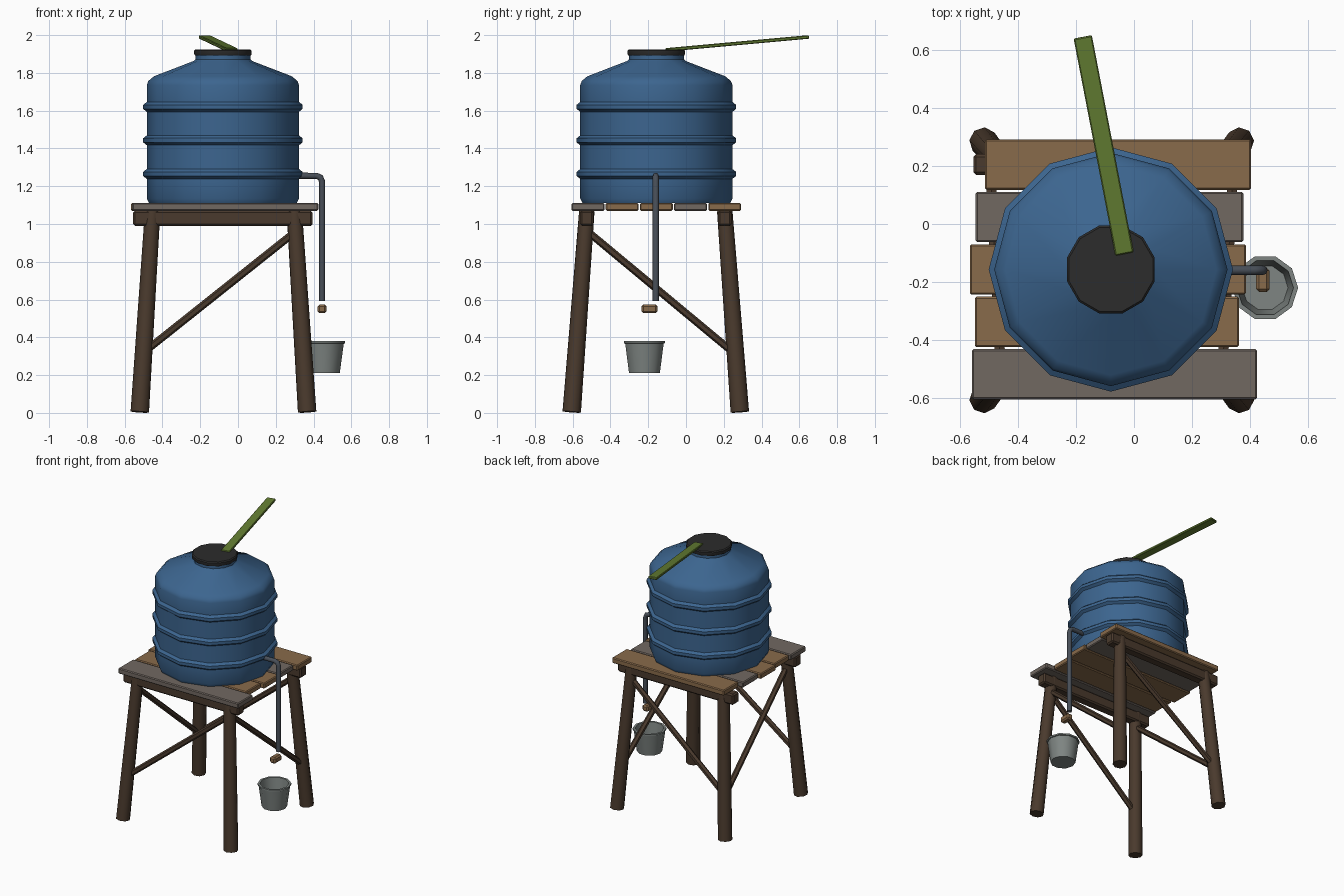
import bpy, bmesh, math
from mathutils import Vector, Matrix

cube = bpy.data.objects.get("Cube")
if cube:
    bpy.data.objects.remove(cube, do_unlink=True)


def material(name, rgb, metallic=0.0):
    m = bpy.data.materials.new(name)
    m.use_nodes = True
    m.diffuse_color = (*rgb, 1)
    m.node_tree.nodes["Principled BSDF"].inputs["Base Color"].default_value = (*rgb, 1)
    return m


BLUE = material("tank blue", (0.045, 0.13, 0.275))
BLACK = material("lid black", (0.025, 0.025, 0.025))
GREEN = material("bamboo green", (0.125, 0.205, 0.032))
TAN = material("plank tan", (0.25, 0.145, 0.069))
GREY = material("plank grey", (0.165, 0.138, 0.12))
DARK = material("post brown", (0.068, 0.042, 0.026))
PIPE = material("pipe slate", (0.065, 0.078, 0.098))
STEEL = material("bucket steel", (0.21, 0.235, 0.225))


def finish(bm, name, mat, smooth=None):
    bmesh.ops.recalc_face_normals(bm, faces=bm.faces[:])
    mesh = bpy.data.meshes.new(name)
    bm.to_mesh(mesh)
    bm.free()
    mesh.materials.append(mat)
    ob = bpy.data.objects.new(name, mesh)
    bpy.context.collection.objects.link(ob)
    if smooth:
        bpy.ops.object.select_all(action='DESELECT')
        ob.select_set(True)
        bpy.context.view_layer.objects.active = ob
        bpy.ops.object.shade_smooth_by_angle(angle=math.radians(smooth))
    return ob


def pole(name, a, b, r1, r2, sides, mat, smooth=None):
    """Tapered round bar from a to b."""
    a, b = Vector(a), Vector(b)
    d = b - a
    place = Matrix.Translation((a + b) / 2) @ d.to_track_quat('Z', 'Y').to_matrix().to_4x4()
    bm = bmesh.new()
    bmesh.ops.create_cone(bm, cap_ends=True, segments=sides, radius1=r1,
                          radius2=r2, depth=d.length, matrix=place)
    return finish(bm, name, mat, smooth)


def block(name, low, high, mat, bevel=0.006):
    """Box between two corners with softened edges."""
    low, high = Vector(low), Vector(high)
    bm = bmesh.new()
    bmesh.ops.create_cube(bm, size=1, matrix=Matrix.Translation((low + high) / 2)
                          @ Matrix.Diagonal((*(high - low), 1)))
    bmesh.ops.bevel(bm, geom=bm.edges[:], offset=bevel, segments=1, affect='EDGES')
    return finish(bm, name, mat)


def lathe(name, profile, centre, sides, mat, turn=0.0, smooth=40):
    """Spin a (radius, height) profile about a vertical axis."""
    bm = bmesh.new()
    rings = []
    for r, z in profile:
        ring = []
        for i in range(sides):
            t = turn + math.tau * i / sides
            ring.append(bm.verts.new((centre[0] + r * math.cos(t), centre[1] + r * math.sin(t), z)))
        rings.append(ring)
    for p, q in zip(rings, rings[1:]):
        for i in range(sides):
            j = (i + 1) % sides
            bm.faces.new((p[i], p[j], q[j], q[i]))
    bm.faces.new(rings[0])
    bm.faces.new(rings[-1])
    return finish(bm, name, mat, smooth)


# Splayed legs
LEG_BASE, LEG_TOP = 0.005, 1.07


def leg_point(side, end, z):
    t = (z - LEG_BASE) / (LEG_TOP - LEG_BASE)
    mid = Vector((-0.077, -0.16, 0))
    return mid + Vector((side * (0.443 - 0.068 * t), end * (0.445 - 0.08 * t), z))


for end, fore in ((-1, "front"), (1, "back")):
    for side, hand in ((-1, "right"), (1, "left")):
        pole(f"{fore}_{hand}_leg", leg_point(side, end, LEG_BASE),
             leg_point(side, end, LEG_TOP), 0.049, 0.041, 8, DARK, 50)

# Diagonal braces, one on each face of the stand
for end, fore in ((-1, "front"), (1, "back")):
    pole(f"{fore}_brace", leg_point(-1, end, 0.32), leg_point(1, end, 0.96),
         0.02, 0.02, 6, DARK)
for side, hand in ((-1, "right"), (1, "left")):
    pole(f"{hand}_side_brace", leg_point(side, 1, 0.31), leg_point(side, -1, 0.97),
         0.02, 0.02, 6, DARK)

# Beams under the deck
for name, y in (("front_beam", -0.525), ("back_beam", 0.205)):
    block(name, (-0.555, y - 0.036, 0.99), (0.395, y + 0.036, 1.07), DARK, 0.01)

# Deck planks, front to back
planks = ((-0.56, 0.425, GREY), (-0.55, 0.363, TAN), (-0.567, 0.387, TAN),
          (-0.547, 0.378, GREY), (-0.515, 0.405, TAN))
for i, (x1, x2, mat) in enumerate(planks):
    y = -0.606 + 0.181 * i
    block(f"deck_plank_{i + 1}", (x1, y, 1.07), (x2, y + 0.174, 1.111), mat)

# Ribbed water tank
AXIS = (-0.08, -0.157)
body = [(0.392, 1.112), (0.403, 1.135)]
for z in (1.265, 1.443, 1.62):
    body += [(0.403, z - 0.026), (0.422, z - 0.011), (0.422, z + 0.011), (0.403, z + 0.026)]
body += [(0.403, 1.735), (0.395, 1.757), (0.365, 1.782), (0.155, 1.863),
         (0.146, 1.872), (0.146, 1.9)]
lathe("water_tank", body, AXIS, 12, BLUE)

# Screw lid
lathe("tank_lid", [(0.154, 1.893), (0.157, 1.899), (0.157, 1.918), (0.15, 1.925)],
      AXIS, 12, BLACK, math.radians(15))

# Sloping bamboo gutter resting on the lid
start, stop = Vector((-0.033, -0.103, 1.922)), Vector((-0.177, 0.646, 1.99))
along = (stop - start).normalized()
across = along.cross(Vector((0, 0, 1))).normalized()
up = across.cross(along)
frame = Matrix((across, along, up)).transposed().to_4x4()
bm = bmesh.new()
bmesh.ops.create_cube(bm, size=1, matrix=Matrix.Translation((start + stop) / 2) @ frame
                      @ Matrix.Diagonal((0.064, (stop - start).length, 0.018, 1)))
bmesh.ops.bevel(bm, geom=bm.edges[:], offset=0.004, segments=1, affect='EDGES')
finish(bm, "gutter", GREEN)

# Outlet pipe with a chamfered elbow
curve = bpy.data.curves.new("outlet_pipe", 'CURVE')
curve.dimensions = '3D'
curve.bevel_depth = 0.0165
curve.bevel_resolution = 2
curve.use_fill_caps = True
line = curve.splines.new('POLY')
path = ((0.28, 1.255), (0.415, 1.255), (0.436, 1.247), (0.445, 1.225), (0.445, 0.592))
line.points.add(len(path) - 1)
for point, (x, z) in zip(line.points, path):
    point.co = (x, -0.16, z, 1)
line.use_smooth = True
curve.materials.append(PIPE)
bpy.context.collection.objects.link(bpy.data.objects.new("outlet_pipe", curve))

# Wooden pull handle
block("pull_handle", (0.422, -0.235, 0.528), (0.468, -0.151, 0.574), TAN, 0.01)

# Open bucket
lathe("bucket", [(0.086, 0.212), (0.107, 0.367), (0.114, 0.369), (0.114, 0.38),
                 (0.098, 0.38), (0.079, 0.225)],
      (0.453, -0.22), 10, STEEL)
